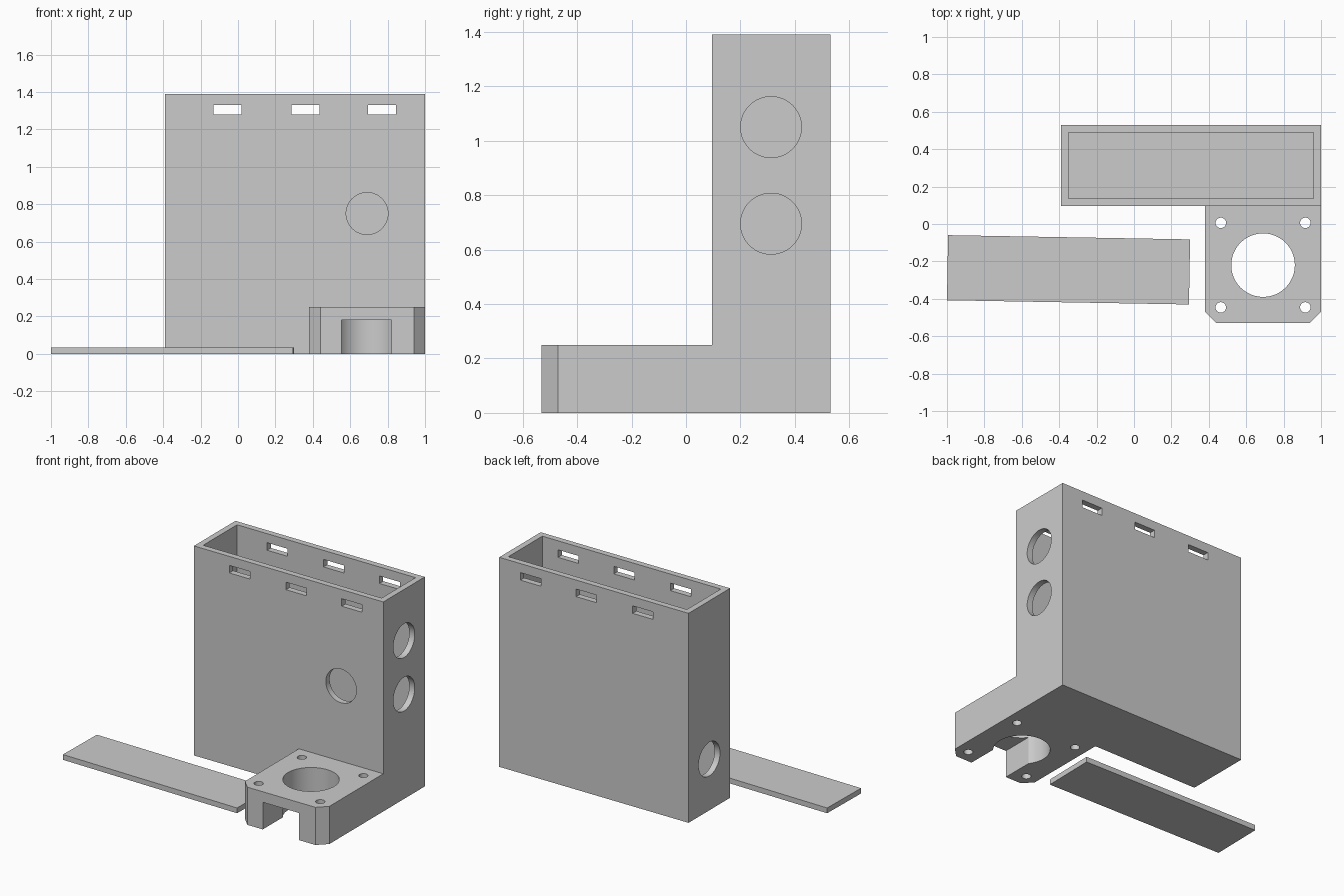
import bpy
import bmesh
from math import pi, radians
from mathutils import Matrix

cube = bpy.data.objects.get("Cube")
if cube:
    bpy.data.objects.remove(cube, do_unlink=True)

grey = bpy.data.materials.new("plain grey")
grey.use_nodes = True
colour = (0.6, 0.6, 0.6, 1)
grey.diffuse_color = colour
grey.node_tree.nodes["Principled BSDF"].inputs["Base Color"].default_value = colour


def add_object(name, bm):
    mesh = bpy.data.meshes.new(name)
    bmesh.ops.recalc_face_normals(bm, faces=bm.faces)
    bm.to_mesh(mesh)
    bm.free()
    mesh.materials.append(grey)
    obj = bpy.data.objects.new(name, mesh)
    bpy.context.collection.objects.link(obj)
    return obj


def box(name, low, high):
    bm = bmesh.new()
    size = [b - a for a, b in zip(low, high)]
    centre = [(a + b) / 2 for a, b in zip(low, high)]
    bmesh.ops.create_cube(
        bm, size=1, matrix=Matrix.Translation(centre) @ Matrix.Diagonal((*size, 1)))
    return add_object(name, bm)


def cylinder(name, centre, radius, depth, axis="Z"):
    turn = {"X": Matrix.Rotation(pi / 2, 4, "Y"),
            "Y": Matrix.Rotation(pi / 2, 4, "X"),
            "Z": Matrix.Identity(4)}[axis]
    bm = bmesh.new()
    bmesh.ops.create_cone(bm, cap_ends=True, segments=48, radius1=radius, radius2=radius,
                          depth=depth, matrix=Matrix.Translation(centre) @ turn)
    return add_object(name, bm)


def cut(target, cutter):
    """Subtract the cutter, apply the result and discard the cutter."""
    mod = target.modifiers.new("cut", "BOOLEAN")
    mod.operation = "DIFFERENCE"
    mod.solver = "EXACT"
    mod.object = cutter
    cutter.hide_render = True
    bpy.context.view_layer.objects.active = target
    bpy.ops.object.modifier_apply(modifier=mod.name)
    bpy.data.objects.remove(cutter, do_unlink=True)


def smooth(obj):
    bpy.ops.object.select_all(action="DESELECT")
    obj.select_set(True)
    bpy.context.view_layer.objects.active = obj
    bpy.ops.object.shade_smooth_by_angle(angle=radians(30))


# Tall open-topped housing
left, right, front, back, top, wall = -0.39, 1.0, 0.095, 0.53, 1.39, 0.04
middle = (front + back) / 2
housing = box("housing", (left, front, 0), (right, back, top))
cut(housing, box("cavity", (left + wall, front + wall, wall),
                 (right - wall, back - wall, top + 0.1)))

# Ventilation slots through the front and back walls
for x in (-0.055, 0.36, 0.77):
    cut(housing, box("slot", (x - 0.075, front - 0.1, 1.28), (x + 0.075, back + 0.1, 1.33)))

# Round ports: two on the left, one on the right, one on the front
for x, z in ((right, 1.05), (right, 0.695), (left, 0.34)):
    cut(housing, cylinder("port", (x, middle, z), 0.112, 0.2, "X"))
cut(housing, cylinder("port", (0.69, front, 0.75), 0.112, 0.2, "Y"))
smooth(housing)

# Mounting block with chamfered front corners
cx, cy, height = 0.69, -0.22, 0.25
x0, y0, c = 0.38, -0.53, 0.06
outline = [(x0, front), (x0, y0 + c), (x0 + c, y0),
           (right - c, y0), (right, y0 + c), (right, front)]
bm = bmesh.new()
base = bm.faces.new([bm.verts.new((x, y, 0)) for x, y in outline])
raised = bmesh.ops.extrude_face_region(bm, geom=[base])["geom"]
bmesh.ops.translate(bm, vec=(0, 0, height),
                    verts=[v for v in raised if isinstance(v, bmesh.types.BMVert)])
mount = add_object("mounting_block", bm)

# Central bore, front channel and screw holes
cut(mount, cylinder("bore", (cx, cy, height / 2), 0.17, 1))
cut(mount, box("channel", (cx - 0.137, y0 - 0.1, -0.1), (cx + 0.13, cy, 0.18)))
for dx in (-1, 1):
    for dy in (-1, 1):
        cut(mount, cylinder("screw_hole", (cx + dx * 0.226, cy + dy * 0.226, height / 2),
                            0.028, 1))
smooth(mount)

# Loose lid lying beside the mount, turned slightly
lid = box("lid", (-0.647, -0.174, 0), (0.647, 0.174, 0.035))
lid.location = (-0.35, -0.245, 0)
lid.rotation_euler.z = radians(-1)
